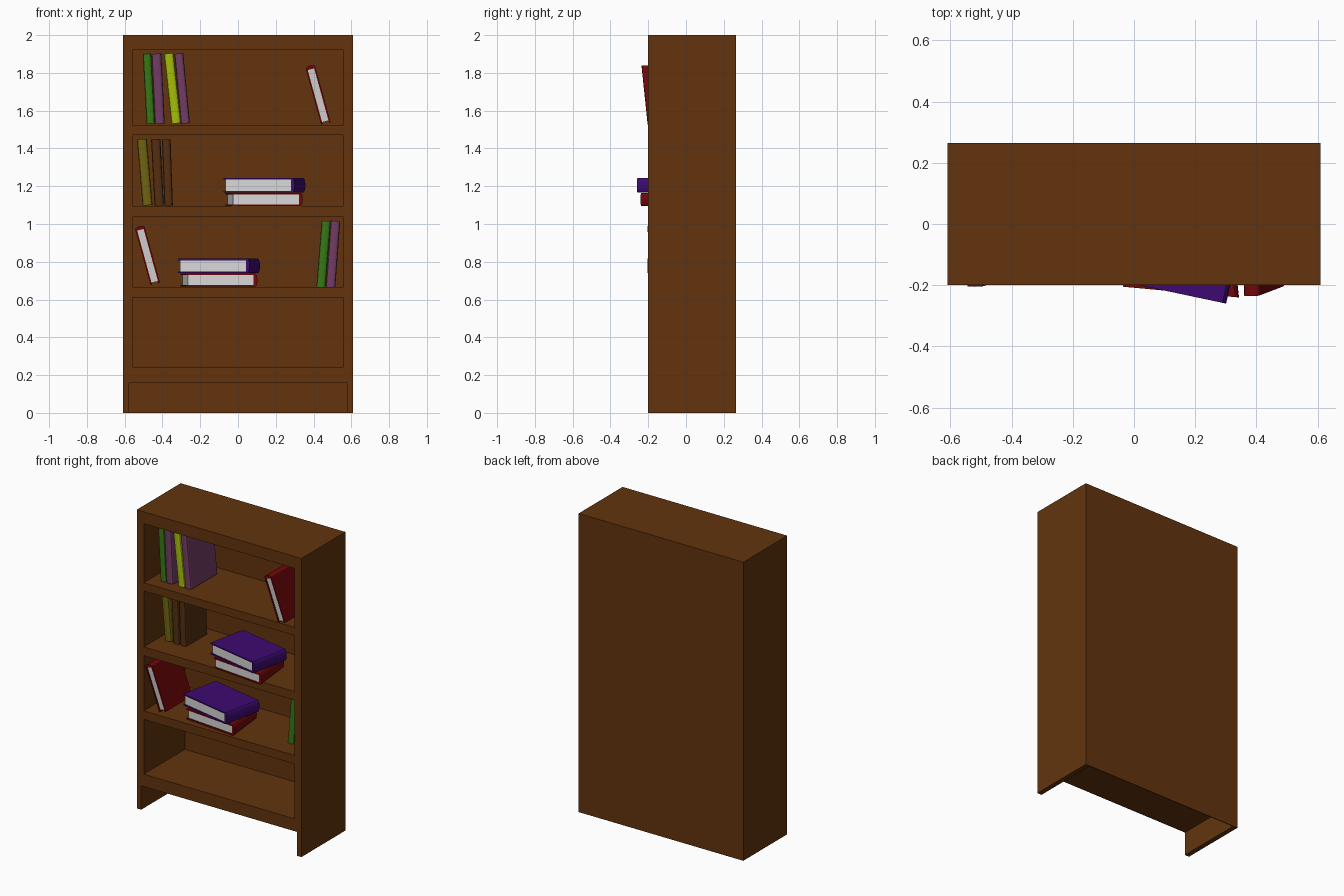
import bpy, bmesh, math
from mathutils import Vector

if "Cube" in bpy.data.objects:
    bpy.data.objects.remove(bpy.data.objects["Cube"])


def material(name, r, g, b):
    m = bpy.data.materials.new(name)
    m.diffuse_color = (r, g, b, 1)
    m.use_nodes = True
    m.node_tree.nodes["Principled BSDF"].inputs["Base Color"].default_value = m.diffuse_color
    return m


WOOD = material("wood", .122, .034, .004)
PAPER = material("paper", .68, .68, .68)
RED = material("dark red", .17, .002, .003)
VIOLET = material("violet", .047, .003, .165)
GREEN = material("green", .038, .188, .007)
PLUM = material("plum", .17, .045, .127)
YELLOW = material("yellow", .376, .515, .003)
OLIVE = material("olive", .156, .127, .005)
BROWN = material("dark brown", .09, .027, .005)


def finish(name, bm, mats):
    bmesh.ops.recalc_face_normals(bm, faces=bm.faces)
    me = bpy.data.meshes.new(name)
    bm.to_mesh(me)
    bm.free()
    for m in mats:
        me.materials.append(m)
    ob = bpy.data.objects.new(name, me)
    bpy.context.collection.objects.link(ob)
    return ob


def board(name, x, y, z):
    bm = bmesh.new()
    bmesh.ops.create_cube(bm, size=1)
    for v in bm.verts:
        v.co = Vector([lo + (c + .5) * (hi - lo)
                       for c, (lo, hi) in zip(v.co, (x, y, z))])
    finish(name, bm, [WOOD])


def prism(bm, profile, place, v0, v1, mat):
    """Extrude a (u, w) profile along v, placed by a function."""
    a = [bm.verts.new(place(u, v0, w)) for u, w in profile]
    b = [bm.verts.new(place(u, v1, w)) for u, w in profile]
    n = len(a)
    faces = [bm.faces.new(a), bm.faces.new(b[::-1])]
    faces += [bm.faces.new((a[i], b[i], b[(i + 1) % n], a[(i + 1) % n]))
              for i in range(n)]
    for f in faces:
        f.material_index = mat


def book(name, o, u, v, w, colour):
    """Book from a corner: u runs to the spine, v along it, w is thickness."""
    o, u, v, w = map(Vector, (o, u, v, w))
    U, V, W = u.length, v.length, w.length
    place = lambda a, b, c: o + u * (a / U) + v * (b / V) + w * (c / W)
    t, s = min(.009, W * .16), .02
    spine = [(U - s * (1 - math.sin(k * math.pi / 6)) * .6,
              W / 2 - W / 2 * math.cos(k * math.pi / 6)) for k in range(7)]
    cover = [(0, 0)] + spine + [(0, W), (0, W - t), (U - s, W - t), (U - s, t), (0, t)]
    bm = bmesh.new()
    prism(bm, cover, place, 0, V, 0)
    block = [(.01, t), (U - s, t), (U - s, W - t), (.01, W - t)]
    prism(bm, block, place, .006, V - .006, 1)
    finish(name, bm, [colour, PAPER])


# Case
F, B = -.2, .265
for side, s in (("left", -1), ("right", 1)):
    board(side + "_side", sorted((s * .61, s * .577)), (F, B), (0, 2))
    board(side + "_inner_side", sorted((s * .577, s * .558)), (F, .235), (.16, 1.92))
board("back_panel", (-.577, .577), (.235, B), (.16, 2))
board("back_skirt", (-.577, .577), (.26, B), (0, .16))
for i, z in enumerate([(.16, .243), (.61, .667), (1.037, 1.095), (1.47, 1.525), (1.92, 2)]):
    board("top" if i == 4 else f"shelf_{i + 1}", (-.577, .577), (F, .235), z)

# Upright books: bottom left x, width, lean of the top, colour
rows = [
    ("top", 1.53, .37, -.135, .28, [(-.484, .044, -.02, GREEN), (-.44, .052, -.018, PLUM),
                                    (-.352, .05, -.04, YELLOW), (-.302, .047, -.035, PLUM)]),
    ("middle", 1.097, .35, -.06, .225, [(-.505, .052, -.03, OLIVE), (-.442, .049, -.018, BROWN),
                                        (-.39, .045, -.012, BROWN)]),
    ("lower", .668, .35, -.075, .26, [(.415, .048, .028, GREEN), (.465, .05, .026, PLUM)]),
]
for row, z, h, front, depth, books in rows:
    for i, (x, width, lean, colour) in enumerate(books):
        book(f"{row}_upright_book_{i + 1}", (x, front + depth, z), (0, -depth, 0),
             (lean, 0, h), (width, 0, -width * lean / h), colour)

# Stacked pairs
for row, dx, dy, dz in (("middle", 0, 0, 0), ("lower", -.24, .055, -.427)):
    book(row + "_stack_bottom_book", (-.035 + dx, -.205 + dy, 1.095 + dz),
         (.378, -.035, 0), (-.03, .28, 0), (0, 0, .07), RED)
    book(row + "_stack_top_book", (-.078 + dx, -.18 + dy, 1.167 + dz),
         (.379, -.08, 0), (.056, .265, 0), (0, 0, .077), VIOLET)

# Leaning books with the spine up
for row, dx, dy, dz in (("top", 0, 0, 0), ("lower", -.903, .03, -.85)):
    book(row + "_leaning_book", (.44 + dx, -.203 + dy, 1.526 + dz),
         (-.084, -.032, .306), (0, .28, 0), (.05, 0, .013), RED)
